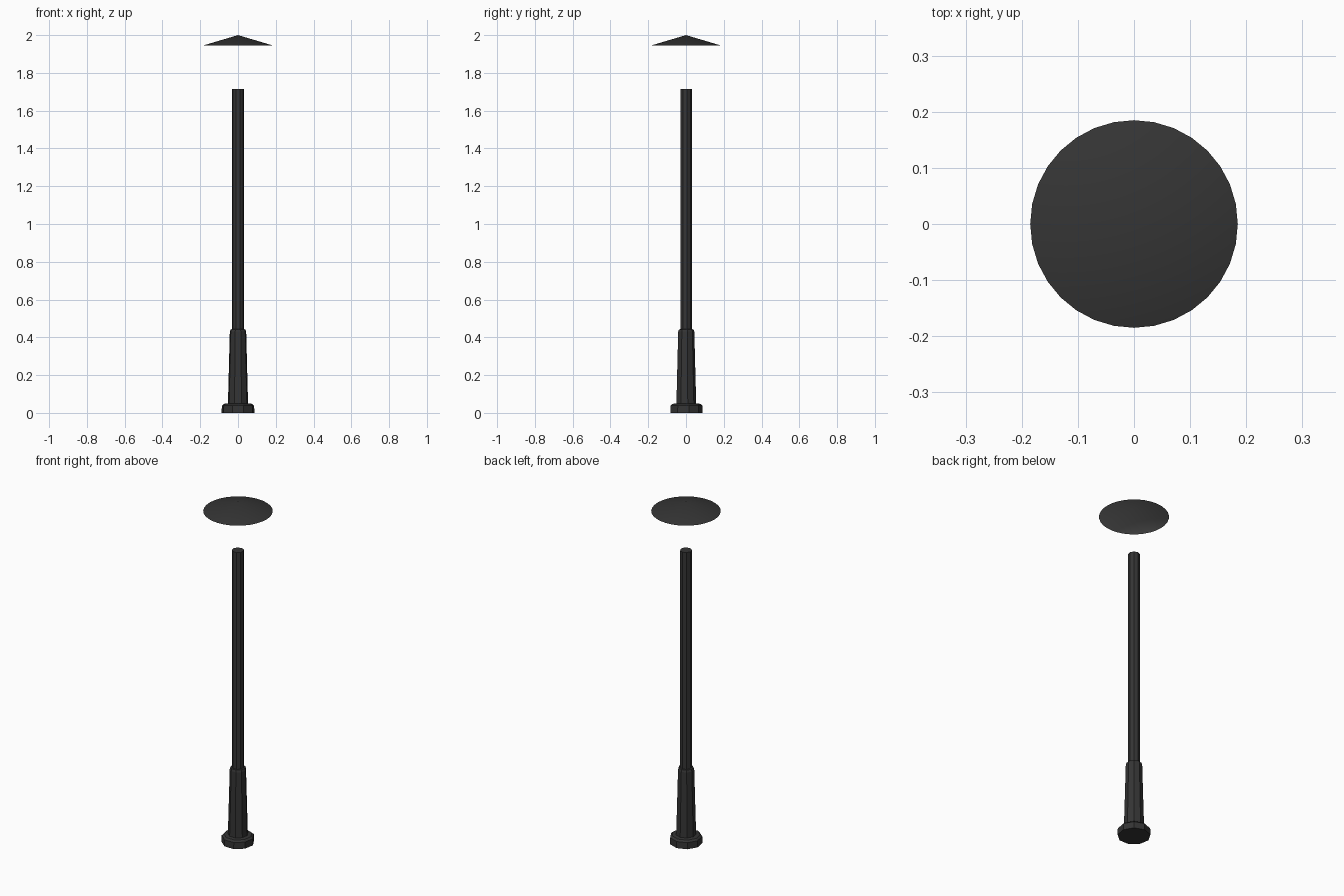
import bpy, bmesh, math

if "Cube" in bpy.data.objects:
    bpy.data.objects.remove(bpy.data.objects["Cube"])


def material(name, value):
    m = bpy.data.materials.new(name)
    m.diffuse_color = (value, value, value, 1)
    m.use_nodes = True
    m.node_tree.nodes["Principled BSDF"].inputs["Base Color"].default_value = m.diffuse_color
    return m


def lathe(name, profile, sides, mat, cap_ends=False, smooth=False, flip=False):
    """Spin (radius, z) points round z; a zero radius becomes a single tip."""
    bm = bmesh.new()
    rings = []
    for r, z in profile:
        if r == 0:
            rings.append([bm.verts.new((0, 0, z))] * sides)
        else:
            rings.append([bm.verts.new((r * math.cos(a), r * math.sin(a), z))
                          for a in (math.pi / 2 + math.tau * i / sides for i in range(sides))])
    for lo, hi in zip(rings, rings[1:]):
        for i in range(sides):
            j = (i + 1) % sides
            corners = dict.fromkeys((lo[i], lo[j], hi[j], hi[i]))
            bm.faces.new(list(corners))
    if cap_ends:
        bm.faces.new(rings[0][::-1])
        bm.faces.new(rings[-1])
    if flip:
        bmesh.ops.reverse_faces(bm, faces=bm.faces[:])
    for f in bm.faces:
        f.smooth = smooth
    me = bpy.data.meshes.new(name)
    bm.to_mesh(me)
    bm.free()
    me.materials.append(mat)
    ob = bpy.data.objects.new(name, me)
    bpy.context.collection.objects.link(ob)
    return ob


black = material("dark_metal", 0.035)
grey = material("shade_lining", 0.22)

# Nine-sided post: foot plate, tapered sleeve and pole in one profile
lathe("lamp_post",
      [(0.088, 0), (0.087, 0.038), (0.076, 0.048), (0.054, 0.05),
       (0.044, 0.43), (0.040, 0.442), (0.032, 0.443), (0.032, 1.716)],
      9, black, cap_ends=True)

# Shallow conical lamp cover, open below, with a paler underside
lathe("lamp_cover", [(0.185, 1.945), (0, 2.0)], 32, black, smooth=True)
lathe("cover_lining", [(0.185, 1.945), (0, 1.997)], 32, grey, smooth=True, flip=True)
